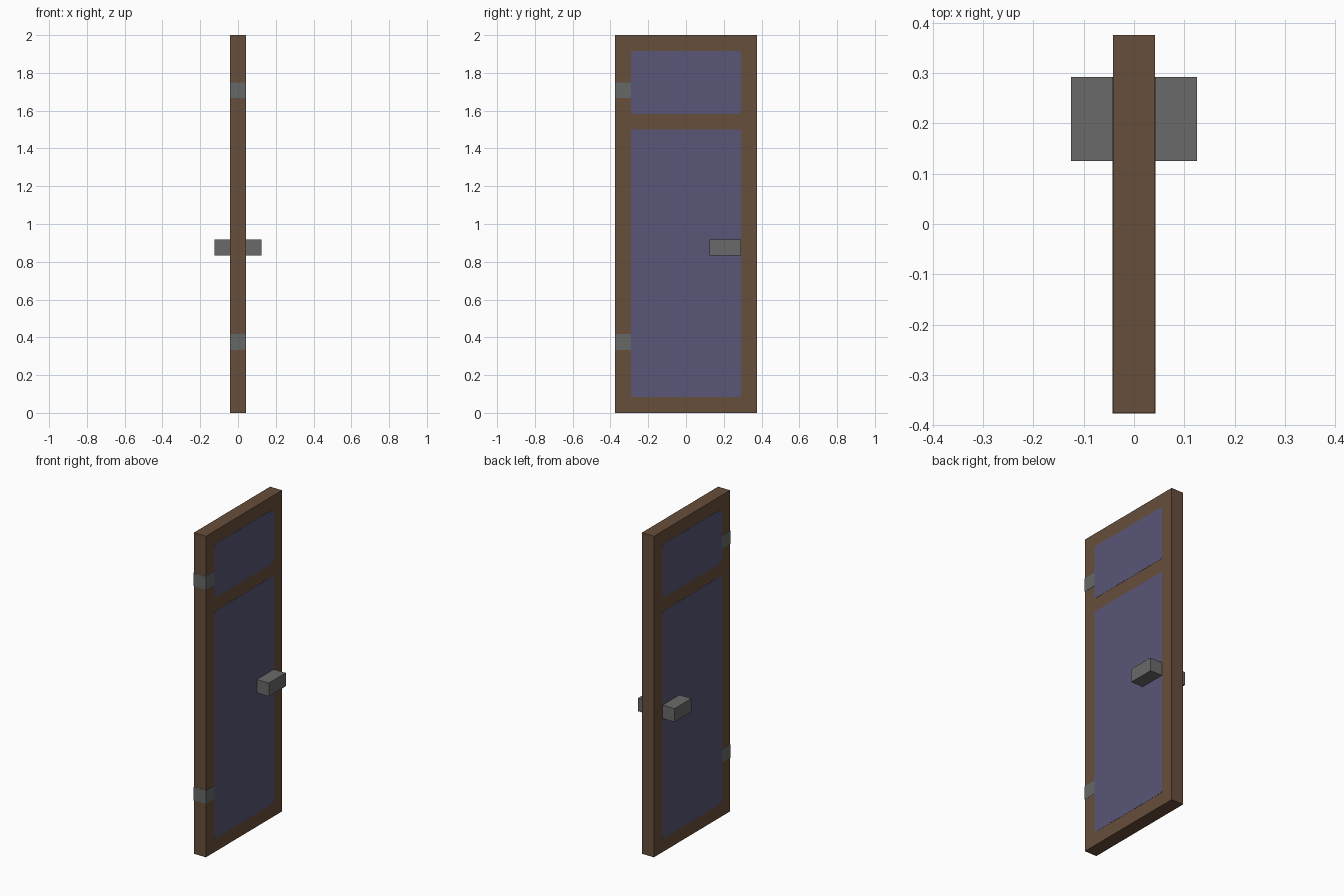
import bpy
import bmesh
from mathutils import Vector

cube = bpy.data.objects.get("Cube")
if cube:
    bpy.data.objects.remove(cube, do_unlink=True)

U = 1 / 12                      # layout unit: frame width and door thickness
HALF_T, HALF_W, HEIGHT = U / 2, 4.5 * U, 24 * U
SKIN = 0.001                    # thickness of the painted plates


def srgb(r, g, b):
    def lin(c):
        c /= 255
        return c / 12.92 if c <= 0.04045 else ((c + 0.055) / 1.055) ** 2.4
    return (lin(r), lin(g), lin(b), 1)


def material(name, colour):
    mat = bpy.data.materials.new(name)
    mat.use_nodes = True
    mat.diffuse_color = colour
    mat.node_tree.nodes["Principled BSDF"].inputs["Base Color"].default_value = colour
    return mat


wood = material("brown wood", srgb(103, 78, 59))
blue = material("slate blue panel", srgb(88, 86, 119))
steel = material("grey handle", srgb(106, 106, 106))
hinge_grey = material("green grey hinge", srgb(101, 105, 102))


def box(name, low, high, mat, corner=0):
    """Box between two corners; corner chamfers the edges running along x."""
    low, high = Vector(low), Vector(high)
    bm = bmesh.new()
    bmesh.ops.create_cube(bm, size=1)
    for v in bm.verts:
        v.co = (low + high) / 2 + v.co * (high - low)
    if corner:
        edges = [e for e in bm.edges
                 if abs((e.verts[0].co - e.verts[1].co).normalized().x) > 0.9]
        bmesh.ops.bevel(bm, geom=edges, offset=corner, segments=2,
                        profile=0.5, affect='EDGES')
    mesh = bpy.data.meshes.new(name)
    bm.to_mesh(mesh)
    bm.free()
    mesh.materials.append(mat)
    obj = bpy.data.objects.new(name, mesh)
    bpy.context.collection.objects.link(obj)
    return obj


def both_sides(name, depth, y, z, mat, corner=0):
    """Matching parts standing out from the two broad faces of the door."""
    for side, sign in (("left", 1), ("right", -1)):
        xs = sorted((sign * HALF_T, sign * (HALF_T + depth)))
        box(f"{side}_{name}", (xs[0], y[0], z[0]), (xs[1], y[1], z[1]), mat, corner)


# Door slab
box("door_slab", (-HALF_T, -HALF_W, 0), (HALF_T, HALF_W, HEIGHT), wood)

# Painted panels
for name, bottom, top in (("lower_panel", 1, 18), ("upper_panel", 19, 23)):
    both_sides(name, SKIN, (-3.5 * U, 3.5 * U), (bottom * U, top * U), blue, 0.012)

# Handles
both_sides("handle", U, (1.5 * U, 3.5 * U), (10 * U, 11 * U), steel)

# Hinges wrapping the front edge
for name, bottom in (("lower_hinge", 4), ("upper_hinge", 20)):
    z = (bottom * U, (bottom + 1) * U)
    both_sides(name + "_leaf", SKIN, (-HALF_W - SKIN, -3.5 * U), z, hinge_grey)
    box(name + "_edge", (-HALF_T, -HALF_W - SKIN, z[0]),
        (HALF_T, -HALF_W, z[1]), hinge_grey)
